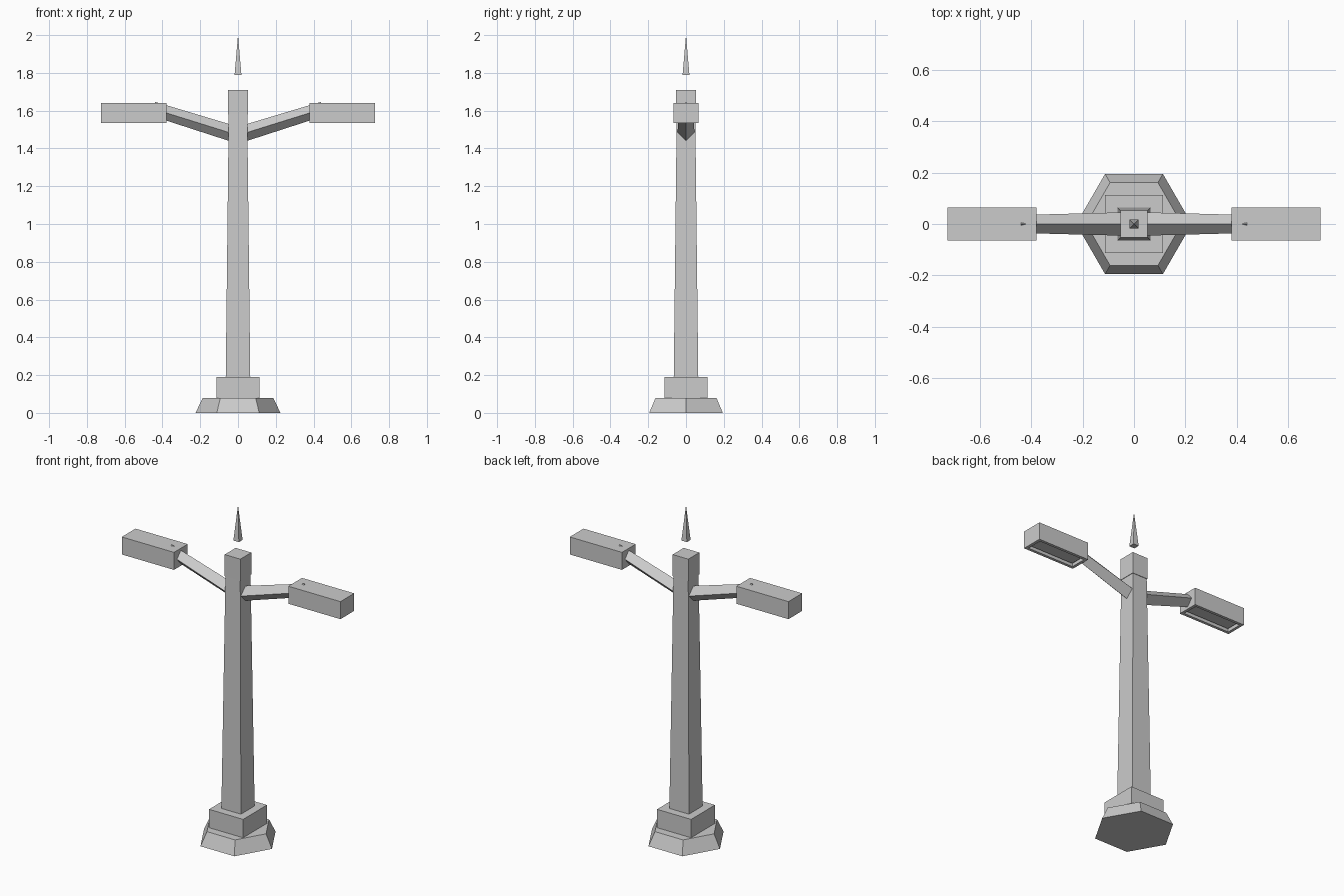
import bpy, bmesh
from math import pi, cos, sin, sqrt

cube = bpy.data.objects.get("Cube")
if cube:
    bpy.data.objects.remove(cube, do_unlink=True)

grey = bpy.data.materials.new("light_grey")
grey.use_nodes = True
colour = (0.6, 0.6, 0.6, 1)
grey.diffuse_color = colour
grey.node_tree.nodes["Principled BSDF"].inputs["Base Color"].default_value = colour


def finish(name, bm):
    bmesh.ops.recalc_face_normals(bm, faces=bm.faces)
    mesh = bpy.data.meshes.new(name)
    bm.to_mesh(mesh)
    bm.free()
    mesh.materials.append(grey)
    obj = bpy.data.objects.new(name, mesh)
    bpy.context.collection.objects.link(obj)
    return obj


def loft(name, rings):
    """Closed solid through a list of matching point rings."""
    bm = bmesh.new()
    loops = [[bm.verts.new(p) for p in ring] for ring in rings]
    for a, b in zip(loops, loops[1:]):
        for i in range(len(a)):
            j = (i + 1) % len(a)
            bm.faces.new((a[i], a[j], b[j], b[i]))
    bm.faces.new(loops[0])
    bm.faces.new(loops[-1])
    bmesh.ops.remove_doubles(bm, verts=bm.verts, dist=1e-5)
    return finish(name, bm)


def ring(sides, radius, z, turn=0):
    return [(radius * cos(turn + 2 * pi * i / sides),
             radius * sin(turn + 2 * pi * i / sides), z) for i in range(sides)]


def square(half, z):
    return ring(4, half * sqrt(2), z, pi / 4)


# Footing, plinth and tapered pole with its cap
loft("hexagonal_base", [ring(6, 0.225, 0), ring(6, 0.186, 0.08)])
loft("plinth", [square(0.113, 0.075), square(0.113, 0.19)])
loft("pole", [square(0.065, 0.18), square(0.049, 1.58)])
loft("pole_cap", [square(0.052, 1.58), square(0.052, 1.71)])

# Pointed finial floating above the cap
finial = bmesh.new()
base = [finial.verts.new(p) for p in square(0.018, 1.79)]
tip = finial.verts.new((0, 0, 2))
finial.faces.new(base)
for i in range(4):
    finial.faces.new((base[i], base[(i + 1) % 4], tip))
finish("finial", finial)


def diamond(x, z, half_y, half_z):
    return [(x, half_y, z), (x, 0, z + half_z), (x, -half_y, z), (x, 0, z - half_z)]


def lamp_head(name, side):
    """Box with a recessed opening underneath."""
    bm = bmesh.new()
    bmesh.ops.create_cube(bm, size=1)
    for v in bm.verts:
        v.co = (side * (0.552 + v.co.x * 0.346), v.co.y * 0.13, 1.588 + v.co.z * 0.105)
    bmesh.ops.recalc_face_normals(bm, faces=bm.faces)
    floor = min(bm.faces, key=lambda f: f.calc_center_median().z)
    # frame and recess, then a shallow raised light panel inside
    for width, rise in ((0.024, 0.02), (0.016, -0.01)):
        bmesh.ops.inset_individual(bm, faces=[floor], thickness=width)
        wall = bmesh.ops.inset_individual(bm, faces=[floor], thickness=0.0005)
        for v in floor.verts:
            v.co.z += rise
    finish(name, bm)


# Matching arms and lamp heads
for label, side in (("left", 1), ("right", -1)):
    loft(label + "_arm", [diamond(side * 0.02, 1.476, 0.046, 0.045),
                          diamond(side * 0.44, 1.607, 0.035, 0.04)])
    lamp_head(label + "_lamp_head", side)
